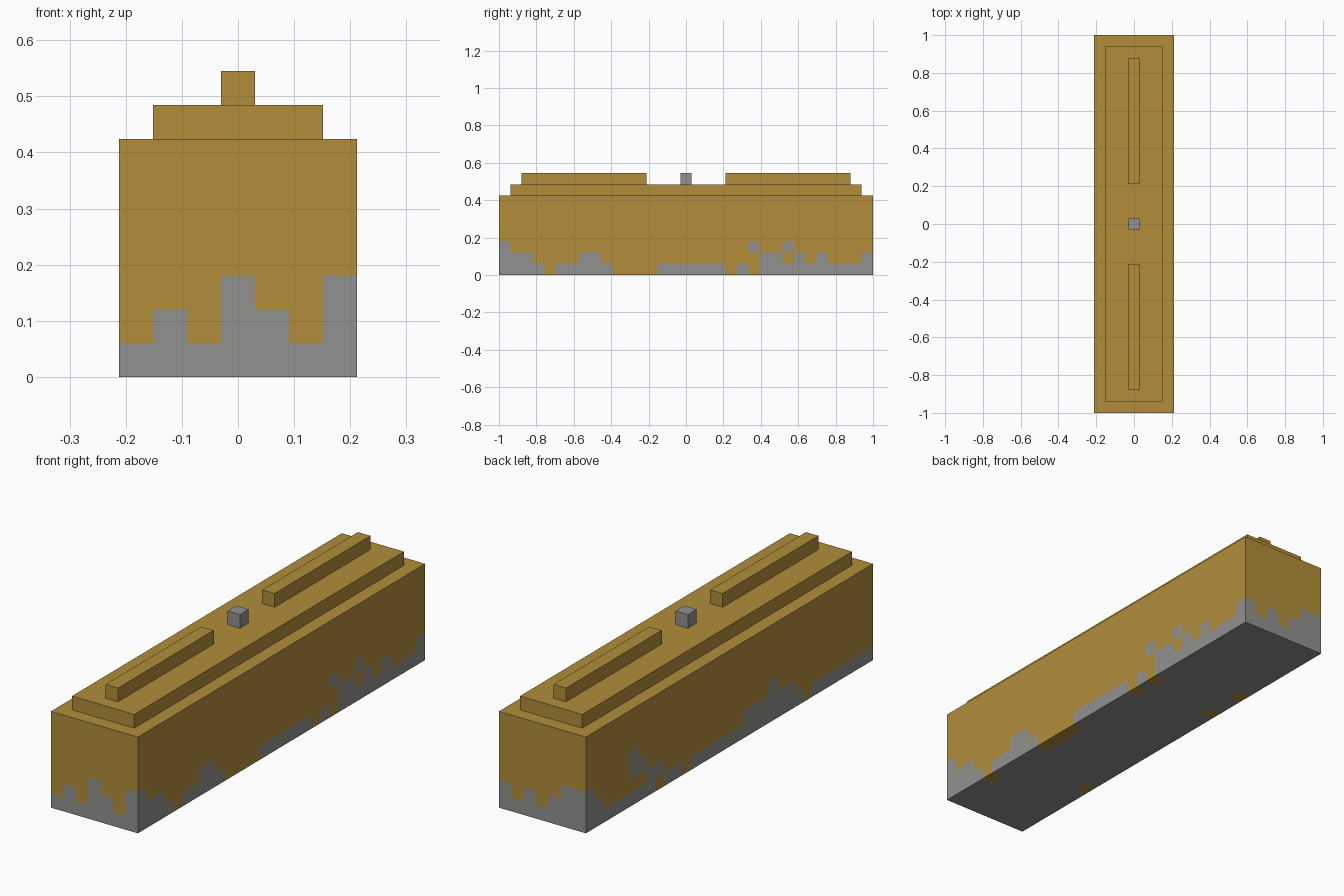
import bpy, bmesh
from mathutils import Vector

cube = bpy.data.objects.get("Cube")
if cube:
    bpy.data.objects.remove(cube, do_unlink=True)

U = 2 / 33                      # one block unit; the body is 7 x 33 x 7 units


def material(name, rgb):
    m = bpy.data.materials.new(name)
    m.use_nodes = True
    m.diffuse_color = (*rgb, 1)
    bsdf = m.node_tree.nodes["Principled BSDF"]
    bsdf.inputs["Base Color"].default_value = (*rgb, 1)
    bsdf.inputs["Roughness"].default_value = 0.8
    return m


GOLD = material("gold", (0.445, 0.27, 0.042))
GREY = material("stone grey", (0.285, 0.285, 0.278))


def finish(name, bm, mats):
    me = bpy.data.meshes.new(name)
    bm.to_mesh(me)
    bm.free()
    for m in mats:
        me.materials.append(m)
    ob = bpy.data.objects.new(name, me)
    bpy.context.collection.objects.link(ob)
    return ob


def box(size, centre):
    """Box measured in block units."""
    bm = bmesh.new()
    bmesh.ops.create_cube(bm, size=1)
    for v in bm.verts:
        v.co = Vector([(c * s + p) * U for c, s, p in zip(v.co, size, centre)])
    return bm


# Stone skirt: grey column heights per side, plus loose grey blocks (column, row)
FRONT = "1213213"                                   # from -x to +x
BACK = "2121233"                                    # from +x to -x
SIDE_POS = "3221011221" "0000111111" "0102212121112"  # from -y to +y
SIDE_NEG = "321111120110" "111111222" "322101111111"  # from +y to -y
LOOSE_POS = {(22, 2), (25, 2)}
LOOSE_NEG = {(5, 2), (5, 3), (6, 2), (8, 1)}


def is_grey(f):
    c, n = f.calc_center_median() / U, f.normal
    i, j, row = int(c.x + 3.5), int(c.y + 16.5), int(c.z)
    if n.z > 0.5:
        return False
    if n.z < -0.5:                                  # underside: only edge blocks vary
        if i == 6:
            return SIDE_POS[j] != "0"
        return i > 0 or SIDE_NEG[32 - j] != "0"
    if n.y < -0.5:
        return row < int(FRONT[i])
    if n.y > 0.5:
        return row < int(BACK[6 - i])
    if n.x > 0.5:
        return row < int(SIDE_POS[j]) or (j, row) in LOOSE_POS
    return row < int(SIDE_NEG[32 - j]) or (32 - j, row) in LOOSE_NEG


# Main body, cut along block lines so the skirt follows the faces
bm = box((7, 33, 7), (0, 0, 3.5))
cuts = [((k - 2.5, 0, 0), (1, 0, 0)) for k in range(6)]
cuts += [((0, k - 15.5, 0), (0, 1, 0)) for k in range(32)]
cuts += [((0, 0, k), (0, 0, 1)) for k in range(1, 5)]
for co, no in cuts:
    bmesh.ops.bisect_plane(bm, geom=bm.verts[:] + bm.edges[:] + bm.faces[:],
                           plane_co=Vector(co) * U, plane_no=no)
bm.normal_update()
for f in bm.faces:
    f.material_index = int(is_grey(f))
finish("body", bm, [GOLD, GREY])

# Stepped lid, two ridges and the centre knob
finish("lid", box((5, 31, 1), (0, 0, 7.5)), [GOLD])
for name, y in (("front_ridge", -9), ("back_ridge", 9)):
    finish(name, box((1, 11, 1), (0, y, 8.5)), [GOLD])
finish("centre_knob", box((1, 1, 1), (0, 0, 8.5)), [GREY])
